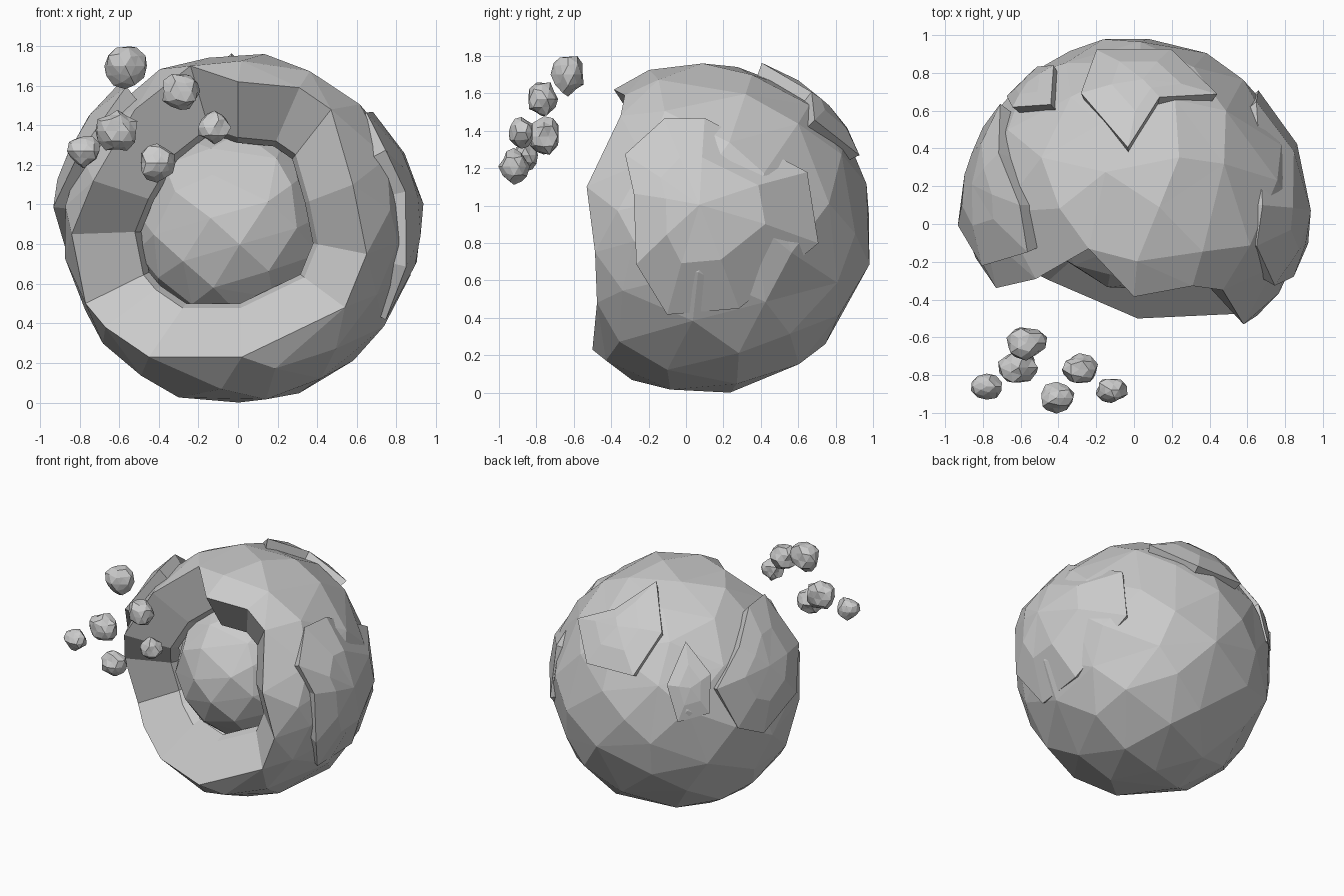
import bpy, bmesh, math, random
from mathutils import Vector
from mathutils.geometry import intersect_point_tri_2d

if "Cube" in bpy.data.objects:
    bpy.data.objects.remove(bpy.data.objects["Cube"])

random.seed(4)
C = Vector((0, 0.1, 0.88))      # centre of the planet
R = 0.885

grey = bpy.data.materials.new("stone grey")
grey.diffuse_color = (0.6, 0.6, 0.6, 1)
grey.use_nodes = True
grey.node_tree.nodes["Principled BSDF"].inputs["Base Color"].default_value = grey.diffuse_color


def finish(bm, name):
    bmesh.ops.recalc_face_normals(bm, faces=bm.faces)
    me = bpy.data.meshes.new(name)
    bm.to_mesh(me)
    bm.free()
    me.materials.append(grey)
    ob = bpy.data.objects.new(name, me)
    bpy.context.collection.objects.link(ob)
    return ob


def scatter(n):
    """Evenly scattered, slightly irregular directions."""
    for i in range(n):
        z = 1 - (2 * i + 1) / n
        a = i * 2.39996 + random.uniform(-0.15, 0.15)
        s = math.sqrt(1 - z * z)
        yield Vector((s * math.cos(a), s * math.sin(a), z))


# Jagged rim of the front opening, (x, z) on the front of the sphere
RIM = [(-0.24, 1.70), (0, 1.62), (0.31, 1.59), (0.47, 1.48), (0.58, 1.10),
       (0.65, 0.75), (0.54, 0.48), (0.02, 0.23), (-0.45, 0.23), (-0.67, 0.38),
       (-0.77, 0.50), (-0.84, 0.85), (-0.73, 1.12), (-0.52, 1.48)]


def on_front(x, z):
    return Vector((x, C.y - math.sqrt(max(0, R * R - x * x - (z - C.z) ** 2)), z))


def in_opening(p):
    mid = Vector((-0.05, 0.9))
    q = Vector((p.x, p.z))
    return p.y < C.y and any(
        intersect_point_tri_2d(q, mid, Vector(a), Vector(b))
        for a, b in zip(RIM, RIM[1:] + RIM[:1]))


# Outer shell: faceted hull through scattered points, opened at the rim
rim_pts = [on_front(x, z) for x, z in RIM]
bm = bmesh.new()
rim_verts = {bm.verts.new(p) for p in rim_pts}
for d in scatter(88):
    p = C + d * R
    if not in_opening(p) and min((p - q).length for q in rim_pts) > 0.17:
        bm.verts.new(p)
bmesh.ops.convex_hull(bm, input=list(bm.verts))
cap = [f for f in bm.faces if all(v in rim_verts for v in f.verts)
       and in_opening(f.calc_center_median())]
bmesh.ops.delete(bm, geom=cap, context='FACES')
for v in bm.verts:
    if v not in rim_verts:
        v.co = C + (v.co - C) * random.uniform(1.003, 1.025)
        v.co.z = min(max(v.co.z, 0.0), 1.76)

# Thick broken wall, then a short lip tucked in behind the core
for scale, back in ((0.62, 0.0), (0.94, 0.05)):
    edges = [e for e in bm.edges if e.is_boundary]
    new = bmesh.ops.extrude_edge_only(bm, edges=edges)["geom"]
    for v in (g for g in new if isinstance(g, bmesh.types.BMVert)):
        v.co = C + (v.co - C) * scale + Vector((0, back, 0))
finish(bm, "outer_shell")

# Inner core
bm = bmesh.new()
for d in scatter(62):
    bm.verts.new(Vector((-0.02, 0.17, 0.89)) + d * 0.52)
bmesh.ops.convex_hull(bm, input=list(bm.verts))
finish(bm, "inner_core")


def plate(name, dirs, high, lift):
    """Crust plate on the sphere; the first `high` corners are lifted."""
    dirs = [Vector(d).normalized() for d in dirs]
    mid = sum(dirs, Vector()).normalized()
    bm = bmesh.new()
    n = len(dirs)
    lifts = [lift if i < high else 0.015 for i in range(n)]
    base = [bm.verts.new(C + d * (R - 0.1)) for d in dirs]
    top = [bm.verts.new(C + d * (R + h)) for d, h in zip(dirs, lifts)]
    ring = [bm.verts.new(C + (d + mid).normalized() * (R + (h + lift) / 2))
            for d, h in zip(dirs, lifts)]
    peak = bm.verts.new(C + mid * (R + lift))
    for i in range(n):
        j = (i + 1) % n
        bm.faces.new((base[i], base[j], top[j], top[i]))
        bm.faces.new((top[i], top[j], ring[j], ring[i]))
        bm.faces.new((ring[i], ring[j], peak))
    bm.faces.new(base[::-1])
    finish(bm, name)


# Raised crust plates
plate("top_plate", [(-.27, .57, .64), (-.03, .28, .81), (.13, .55, .70), (.42, .56, .55),
                    (.2, .85, .4), (-.2, .83, .4)], 6, 0.05)
plate("back_left_plate", [(-.42, .73, .35), (-.43, .52, .6), (-.62, .5, .4),
                          (-.7, .6, .15), (-.56, .8, .1)], 3, 0.04)
plate("left_plate", [(-.66, .5, .3), (-.65, .25, .5), (-.55, 0, .66), (-.52, -.23, .66),
                     (-.75, -.3, .35), (-.87, -.1, .1), (-.87, .2, -.1), (-.78, .4, 0)], 6, 0.06)
plate("right_plate", [(.70, -.4, .37), (.78, -.35, .17), (.79, -.34, -.18), (.74, -.2, -.46),
                      (.75, .18, -.42), (.65, .6, -.08), (.65, .55, .3), (.66, 0, .57),
                      (.6, -.2, .54)], 3, 0.06)

# Floating debris: x, y, z, radius
ROCKS = [(-0.57, -0.63, 1.70, 0.112), (-0.29, -0.77, 1.57, 0.1),
         (-0.61, -0.76, 1.37, 0.11), (-0.78, -0.86, 1.27, 0.085),
         (-0.41, -0.92, 1.21, 0.097), (-0.12, -0.88, 1.39, 0.085)]
for i, (x, y, z, r) in enumerate(ROCKS):
    bm = bmesh.new()
    bmesh.ops.create_icosphere(bm, subdivisions=2, radius=r)
    for v in bm.verts:
        v.co *= random.uniform(0.8, 1.06)
        v.co.y *= 0.85
        v.co += Vector((x, y, z))
    finish(bm, "debris_rock_%d" % (i + 1))
